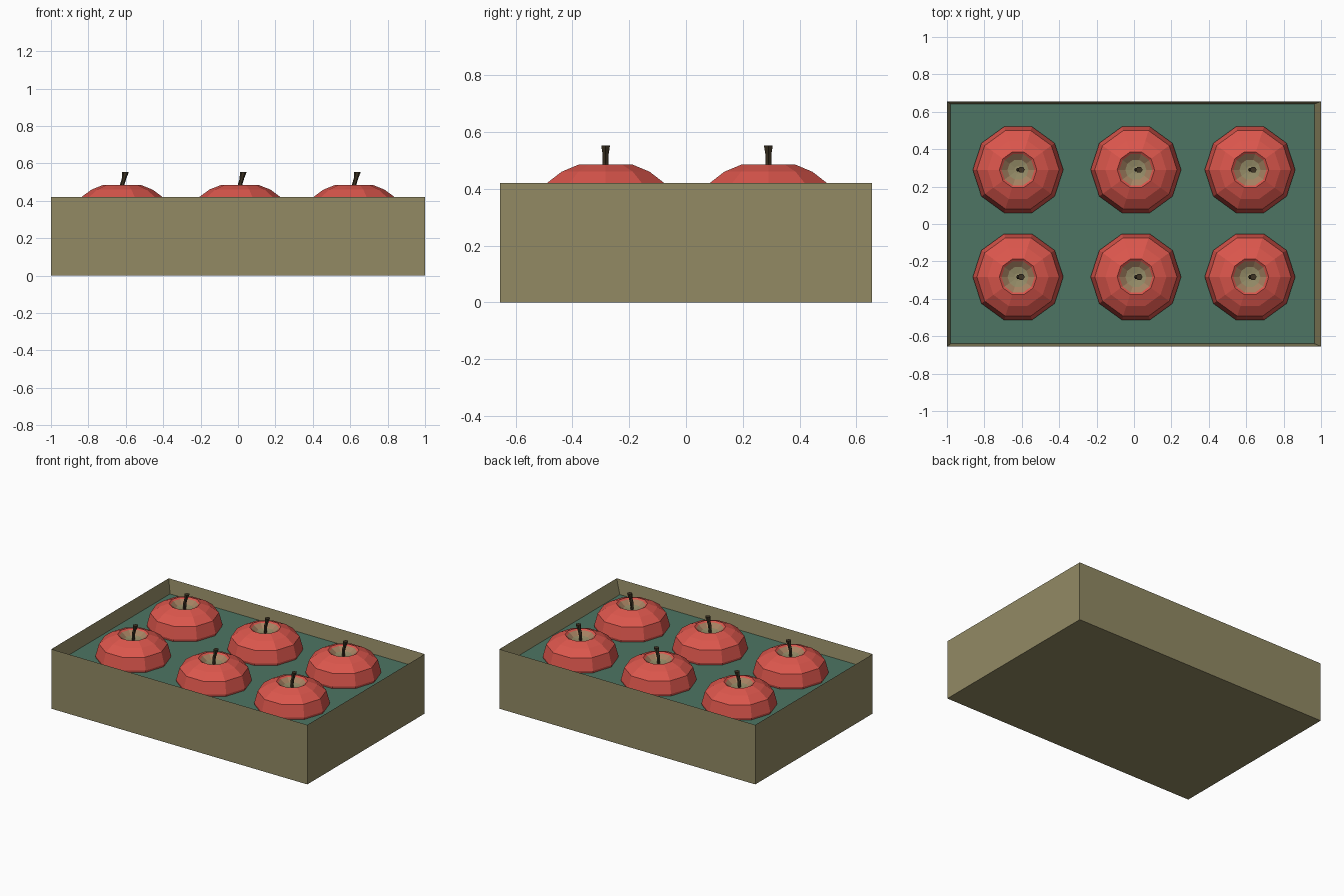
import bpy, bmesh, math

if "Cube" in bpy.data.objects:
    bpy.data.objects.remove(bpy.data.objects["Cube"], do_unlink=True)


def material(name, srgb):
    color = [(c / 255 / 12.92 if c < 11 else ((c / 255 + 0.055) / 1.055) ** 2.4) for c in srgb] + [1]
    mat = bpy.data.materials.new(name)
    mat.diffuse_color = color
    mat.use_nodes = True
    mat.node_tree.nodes["Principled BSDF"].inputs["Base Color"].default_value = color
    return mat


WOOD = material("tan wood", (146, 138, 100))
LINER = material("green liner", (77, 117, 99))
SKIN = material("red skin", (219, 86, 76))
BLUSH = material("pinkish hollow", (166, 130, 98))
FLESH = material("tan hollow", (150, 141, 104))
STEM = material("dark stem", (62, 52, 36))


def loft(name, rings, mats, band_material=lambda i: 0):
    """Join rings of points with quads, cap both ends."""
    bm = bmesh.new()
    loops = [[bm.verts.new(p) for p in ring] for ring in rings]
    n = len(loops[0])
    for i, (a, b) in enumerate(zip(loops, loops[1:])):
        for k in range(n):
            face = bm.faces.new((a[k], a[(k + 1) % n], b[(k + 1) % n], b[k]))
            face.material_index = band_material(i)
    bm.faces.new(loops[0][::-1])
    bm.faces.new(loops[-1]).material_index = band_material(len(loops) - 1)
    mesh = bpy.data.meshes.new(name)
    bm.to_mesh(mesh)
    bm.free()
    for mat in mats:
        mesh.materials.append(mat)
    obj = bpy.data.objects.new(name, mesh)
    bpy.context.collection.objects.link(obj)
    return obj


def circle(radius, z, sides, x=0):
    step = math.tau / sides
    return [(x + radius * math.cos(k * step), radius * math.sin(k * step), z) for k in range(sides)]


def rectangle(x0, x1, y0, y1, z):
    return [(x0, y0, z), (x1, y0, z), (x1, y1, z), (x0, y1, z)]


# Crate: straight outside, inner walls sloping down to the liner
loft("crate", [rectangle(-1, 1, -0.655, 0.655, 0),
               rectangle(-1, 1, -0.655, 0.655, 0.42),
               rectangle(-0.98, 0.965, -0.64, 0.642, 0.32)],
     [WOOD, LINER], lambda i: 1 if i == 2 else 0)

# Apples: faceted body with a hollow top, and a leaning stem
profile = [(0.235, 0.30), (0.242, 0.335), (0.22, 0.418), (0.163, 0.46),
           (0.1, 0.485), (0.088, 0.476), (0.056, 0.452), (0.02, 0.445)]
stem_path = [(0.010, 0.44, 0), (0.012, 0.49, 0.002), (0.012, 0.52, 0.011), (0.018, 0.553, 0.018)]

for row, y in (("front", -0.283), ("back", 0.29)):
    for column, x in (("right", -0.62), ("middle", 0.01), ("left", 0.62)):
        apple = loft(f"apple_{row}_{column}", [circle(r, z, 10) for r, z in profile],
                     [SKIN, BLUSH, FLESH], lambda i: 0 if i < 5 else 1 if i == 5 else 2)
        stem = loft(f"stem_{row}_{column}", [circle(r, z, 6, lean) for r, z, lean in stem_path], [STEM])
        for obj in (apple, stem):
            obj.location = (x, y, 0)
